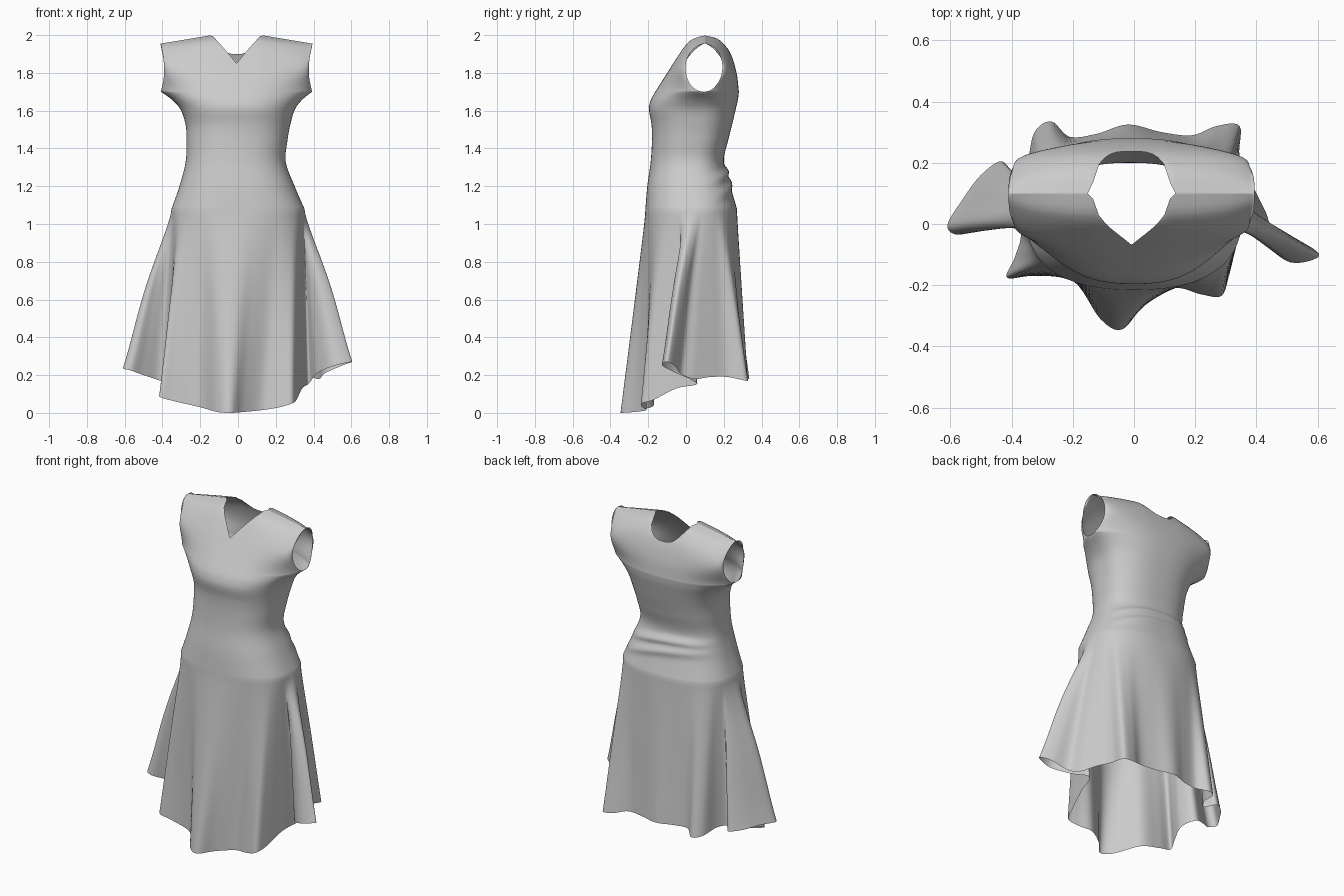
import bpy, bmesh, math
from mathutils import Vector

if "Cube" in bpy.data.objects:
    bpy.data.objects.remove(bpy.data.objects["Cube"])

SUB = 6                      # columns per hem control point
E = .82                      # superellipse exponent of the body sections

# hem outline, counter-clockwise from front centre: x, y, z
HEM = [(-.04, -.345, 0), (.03, -.27, .005), (.13, -.21, .015), (.22, -.23, .03), (.285, -.235, .05),
       (.31, -.17, .07), (.34, -.05, .13), (.375, .06, .155), (.42, -.05, .21), (.51, -.125, .25),
       (.605, -.105, .27), (.55, -.06, .25), (.46, -.03, .21), (.43, .04, .18), (.385, .13, .19),
       (.345, .22, .19), (.345, .32, .17), (.27, .32, .18), (.19, .29, .20), (.09, .30, .20),
       (-.02, .325, .20), (-.12, .295, .20), (-.21, .285, .20), (-.27, .335, .18), (-.325, .30, .19),
       (-.35, .20, .21), (-.39, .14, .21), (-.43, .205, .21), (-.50, .16, .22), (-.56, .08, .235),
       (-.61, -.005, .235), (-.57, -.035, .225), (-.50, .01, .20), (-.41, .05, .17), (-.37, -.03, .15),
       (-.39, -.11, .11), (-.415, -.175, .085), (-.33, -.17, .06), (-.20, -.185, .03), (-.11, -.31, .005)]
N = len(HEM) * SUB

# angle from the side seam by hem index: the side flaps grow out of a narrow sector
SPREAD = [(0, 90), (2, 62), (4, 36), (6, 20), (8, 9), (10, 0)]

# body sections: z, half width, extra width at the side seam, centre x, front y, back y, side y
BODY = [(1.08, .352, 0, 0, -.215, .27, .03), (1.2, .305, 0, -.005, -.205, .235, .03),
        (1.33, .265, 0, -.012, -.187, .20, .03), (1.45, .268, 0, -.005, -.18, .225, .045),
        (1.53, .278, 0, 0, -.183, .245, .06), (1.61, .30, .005, -.002, -.196, .264, .075),
        (1.66, .322, .025, -.005, -.185, .275, .085), (1.7, .335, .065, -.008, -.163, .28, .095)]

# upper bodice by height above the armpit (0..1): half width, extra width, front y, back y
UPPER = [(0, .335, .065, -.163, .28), (.33, .358, .026, -.10, .268), (.67, .378, .008, -.035, .237),
         (.83, .388, .006, .0, .205), (.94, .396, .004, .04, .165), (1, .402, 0, .10, .10)]


def curve(table, t):
    """Smooth interpolation of table rows keyed by their first value."""
    i = 0
    while i < len(table) - 2 and t > table[i + 1][0]:
        i += 1
    a, b = table[i], table[i + 1]
    p, q = table[max(i - 1, 0)], table[min(i + 2, len(table) - 1)]
    h = b[0] - a[0]
    s = min(max((t - a[0]) / h, 0), 1)
    out = []
    for j in range(1, len(a)):
        m0 = (b[j] - p[j]) / (b[0] - p[0]) * h
        m1 = (q[j] - a[j]) / (q[0] - a[0]) * h
        out.append((2*s**3 - 3*s*s + 1) * a[j] + (s**3 - 2*s*s + s) * m0
                   + (3*s*s - 2*s**3) * b[j] + (s**3 - s*s) * m1)
    return out


def spow(v):
    return math.copysign(abs(v) ** E, v) if abs(v) > 1e-9 else 0.0


def direction(k):
    """Cosine and sine of a column, mirrored front/back and left/right."""
    i = (k / SUB) % 40
    d = min(i, 40 - i)
    a = math.radians(curve(SPREAD, min(d, 20 - d))[0])
    return (math.cos(a) if i < 20 else -math.cos(a)), (-math.sin(a) if d < 10 else math.sin(a))


def body_point(z, k):
    w, extra, cx, yf, yb, cy = curve(BODY, z)
    c, s = map(spow, direction(k))
    x = cx + (w + extra * abs(c) ** 5) * c
    y = cy + s * ((yb - cy) if s > 0 else (cy - yf))
    # gathered folds across the back waist
    if s > 0:
        for zc, tilt, amp, wid in ((1.28, -.10, .018, .022), (1.22, -.16, .014, .025)):
            d = (z - zc - tilt * x + .3 * x * x) / wid
            y += amp * s ** 1.6 * math.exp(-d * d)
    return Vector((x, y, z))


def hem_point(k):
    i, t = divmod(k, SUB)
    t /= SUB
    p = [Vector(HEM[(i + j) % len(HEM)]) for j in (-1, 0, 1, 2)]
    return .5 * (2 * p[1] + (p[2] - p[0]) * t + (2*p[0] - 5*p[1] + 4*p[2] - p[3]) * t * t
                 + (3*p[1] - p[0] - 3*p[2] + p[3]) * t ** 3)


def upper_point(k, r, front):
    """Front or back panel between armpit, armhole, shoulder and neckline."""
    u, f = map(spow, direction(k))
    f = abs(f)
    a = abs(u) * .40
    zs = 2.0 - .045 * max(0, a - .13) / .27
    zt = zs
    if a < .13:
        zt = 1.85 + .15 * a / .13 if front else 1.9 + .1 * (a / .13) ** 3
    v = (zt - 1.7) / (zs - 1.7) * (1 - math.cos(math.pi * r)) / 2
    w, extra, yf, yb = curve(UPPER, v)
    # round armhole at the edge, fading to a gentle curve further in
    arc = math.sqrt(max(0, 1 - (2 * v - 1) ** 2))
    soft = math.sin(math.pi * v) ** 1.5
    bow = soft * (1 - f) + (arc - soft) * (1 - f) ** 5
    mid = .095 + .005 * v
    y = mid + ((yf if front else yb) - mid) * f + bow * (-.10 if front else .095)
    return Vector((-.008 + (w + extra * abs(u) ** 5) * u, y, 1.7 + v * (zs - 1.7)))


bm = bmesh.new()


def sheet(rows, closed):
    grid = [[bm.verts.new(p) for p in row] for row in rows]
    n = len(grid[0])
    for a, b in zip(grid, grid[1:]):
        for i in range(n if closed else n - 1):
            j = (i + 1) % n
            bm.faces.new((a[i], a[j], b[j], b[i]))


# skirt: fan from the hips to the folded hem, side flaps bulging a little
rows = []
for r in range(36, 0, -1):
    t = r / 36
    row = []
    for k in range(N):
        top, hem = body_point(1.08, k), hem_point(k)
        side = abs(direction(k)[0]) ** 6
        p = top.lerp(hem, 1.04 * t * t / (t + .04) + .06 * side * math.sin(math.pi * t) ** 2)
        p.z = top.z + (hem.z - top.z) * t
        row.append(p)
    rows.append(row)
# hips, waist and bust
rows += [[body_point(1.08 + .62 * r / 56, k) for k in range(N)] for r in range(57)]
sheet(rows, True)

# front and back yoke
q = N // 4
for front, start in ((True, -q), (False, q)):
    sheet([[upper_point(k, r / 24, front) for k in range(start, start + 2 * q + 1)]
           for r in range(25)], False)

# sew the armpit line and shoulder seams
bmesh.ops.remove_doubles(bm, verts=bm.verts, dist=.0003)
bmesh.ops.recalc_face_normals(bm, faces=bm.faces)
for face in bm.faces:
    face.smooth = True
mesh = bpy.data.meshes.new("dress")
bm.to_mesh(mesh)
bm.free()
dress = bpy.data.objects.new("dress", mesh)
bpy.context.collection.objects.link(dress)
